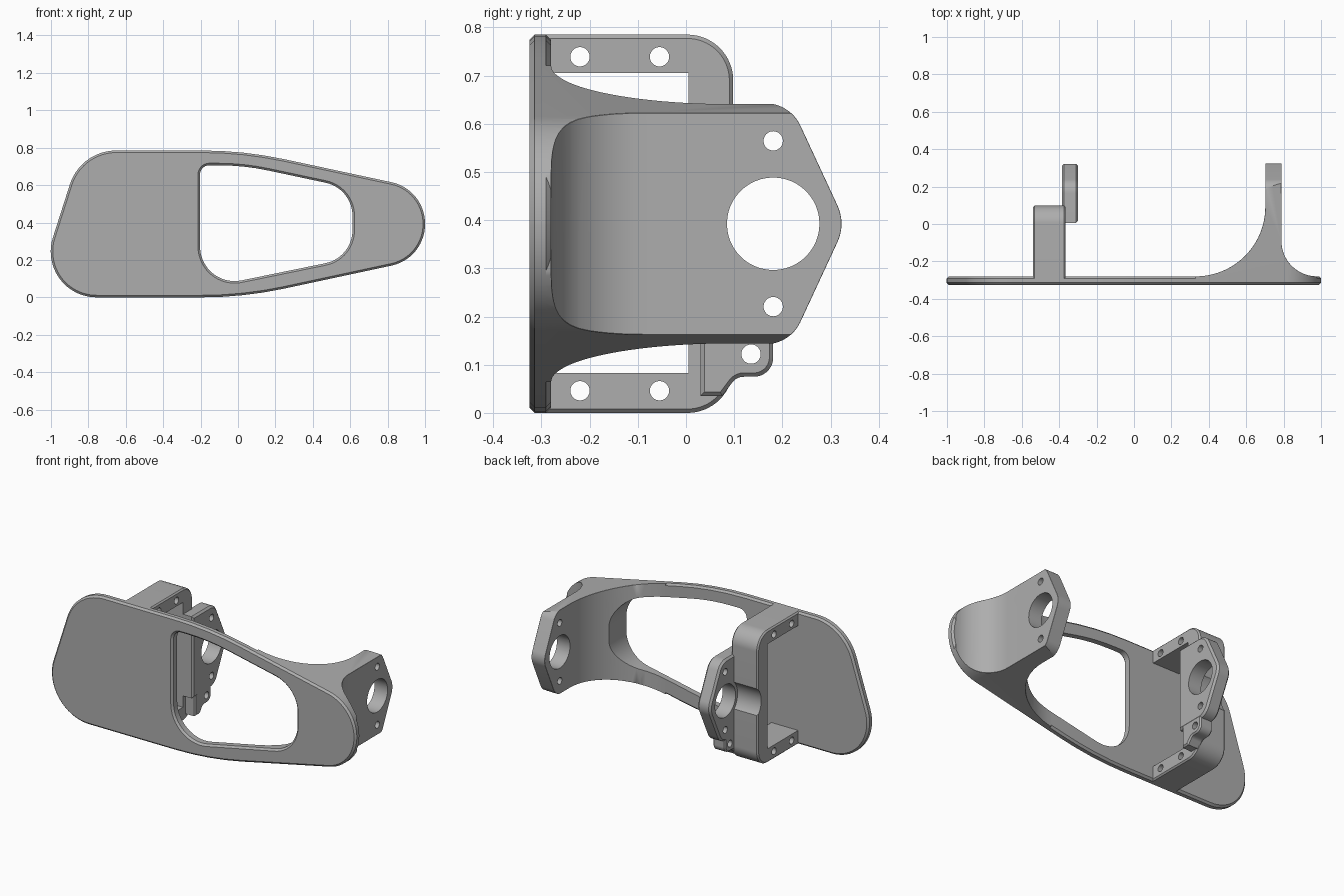
import bpy, bmesh, math
from mathutils import Vector

cube = bpy.data.objects.get("Cube")
if cube:
    bpy.data.objects.remove(cube, do_unlink=True)

grey = bpy.data.materials.new("plain grey")
grey.use_nodes = True
GREY = (0.42, 0.42, 0.42, 1)
grey.diffuse_color = GREY
grey.node_tree.nodes["Principled BSDF"].inputs["Base Color"].default_value = GREY

MID = 0.3925   # height of the pivot axis
HOLE_Y = 0.181


def rounded(corners):
    """Polygon from (a, b, radius) corners, each rounded by a tangent arc."""
    pts, n = [], len(corners)
    for i, (a, b, *r) in enumerate(corners):
        p = Vector((a, b))
        if not r:
            pts.append(p)
            continue
        u = (Vector(corners[i - 1][:2]) - p).normalized()
        v = (Vector(corners[(i + 1) % n][:2]) - p).normalized()
        half = u.angle(v) / 2
        centre = p + (u + v).normalized() * r[0] / math.sin(half)
        start = p + u * r[0] / math.tan(half) - centre
        sweep = math.pi - 2 * half
        sign = 1 if u.x * v.y - u.y * v.x < 0 else -1
        steps = max(4, round(sweep / 0.1))
        for k in range(steps + 1):
            t = sign * sweep * k / steps
            c, s = math.cos(t), math.sin(t)
            pts.append(centre + Vector((c * start.x - s * start.y,
                                        s * start.x + c * start.y)))
    return pts


def circle(a, b, r, n=48):
    return [Vector((a + r * math.cos(math.tau * k / n), b + r * math.sin(math.tau * k / n)))
            for k in range(n)]


def grow(pts, d):
    """Offset a polygon outwards by d."""
    n = len(pts)
    area = sum(pts[i - 1].cross(pts[i]) for i in range(n))
    s = 1 if area > 0 else -1
    out = []
    for i in range(n):
        e1 = (pts[i] - pts[i - 1]).normalized()
        e2 = (pts[(i + 1) % n] - pts[i]).normalized()
        n1, n2 = Vector((e1.y, -e1.x)) * s, Vector((e2.y, -e2.x)) * s
        out.append(pts[i] + (n1 + n2) * d / (1 + n1.dot(n2)))
    return out


def loft(name, pts, axis, sections):
    """Stack the outline along an axis; sections are (position, growth)."""
    place = {"x": lambda p, d: (d, p.x, p.y),
             "y": lambda p, d: (p.x, d, p.y),
             "z": lambda p, d: (p.x, p.y, d)}[axis]
    bm = bmesh.new()
    rings = [[bm.verts.new(place(p, d)) for p in (grow(pts, g) if g else pts)]
             for d, g in sections]
    n = len(pts)
    for lo, hi in zip(rings, rings[1:]):
        for i in range(n):
            bm.faces.new((lo[i - 1], lo[i], hi[i], hi[i - 1]))
    bm.faces.new(rings[0])
    bm.faces.new(rings[-1])
    bmesh.ops.recalc_face_normals(bm, faces=bm.faces)
    mesh = bpy.data.meshes.new(name)
    bm.to_mesh(mesh)
    bm.free()
    mesh.materials.append(grey)
    ob = bpy.data.objects.new(name, mesh)
    bpy.context.collection.objects.link(ob)
    return ob


def slab(name, pts, axis, lo, hi, c=0.011):
    """Plate with chamfered rims."""
    return loft(name, pts, axis, [(lo, -c), (lo + c, 0), (hi - c, 0), (hi, -c)])


def boolean(ob, tool, op="DIFFERENCE", keep=False):
    mod = ob.modifiers.new("cut", "BOOLEAN")
    mod.operation, mod.object, mod.solver = op, tool, "EXACT"
    bpy.context.view_layer.objects.active = ob
    bpy.ops.object.modifier_apply(modifier=mod.name)
    if not keep:
        bpy.data.objects.remove(tool, do_unlink=True)


def drill(ob, y, z, r, lo, hi):
    boolean(ob, loft("drill", circle(y, z, r), "x", [(lo, 0), (hi, 0)]))


def pivot_holes(ob, lo, hi):
    drill(ob, HOLE_Y, MID, 0.096, lo, hi)
    for dz in (-0.172, 0.172):
        drill(ob, HOLE_Y, MID + dz, 0.02, lo, hi)


# Front plate
outline = rounded([(-1.092, 0, 0.245), (-0.841, 0.785, 0.26), (0.03, 0.785, 2.1),
                   (1, 0.577, 0.226), (1, 0.208, 0.226), (0.03, 0, 2.1)])
plate = slab("front_plate", outline, "y", -0.325, -0.28)

# Right pivot bracket: swept foot trimmed by the plate outline and the nose shape
foot = [Vector((0.33, -0.3))]
foot += [Vector((0.33 + 0.372 * math.sin(t), 0.092 - 0.372 * math.cos(t)))
         for t in (math.pi / 2 * k / 24 for k in range(25))]
foot += [Vector((0.702, 0.323)), Vector((0.788, 0.323))]
foot += [Vector((0.978 - 0.19 * math.cos(t), -0.09 - 0.19 * math.sin(t)))
         for t in (math.pi / 2 * k / 16 for k in range(17))]
foot.append(Vector((0.978, -0.3)))
right = loft("right_pivot_bracket", foot, "z", [(-0.2, 0), (1, 0)])
boolean(right, loft("trim", outline, "y", [(-0.5, 0), (0.5, 0)]), "INTERSECT")
top, low = MID + 0.25, MID - 0.25
nose = rounded([(-0.4, 1), (0.05, 1), (0.05, top), (0.216, top, 0.08), (0.332, MID, 0.09),
                (0.216, low, 0.08), (0.05, low), (0.05, -0.3), (-0.4, -0.3)])
boolean(right, loft("trim", nose, "x", [(0, 0), (1.2, 0)]), "INTERSECT")

# Chamfer the bracket rim
bm = bmesh.new()
bm.from_mesh(right.data)
bmesh.ops.remove_doubles(bm, verts=bm.verts, dist=0.0005)
rim = [e for e in bm.edges if len(e.link_faces) == 2 and e.calc_face_angle() > 0.9
       and min(v.co.y for v in e.verts) > -0.255]
bmesh.ops.bevel(bm, geom=rim, offset=0.011, segments=1, affect="EDGES", clamp_overlap=True)
bm.to_mesh(right.data)
bm.free()
pivot_holes(right, 0.5, 1)

# Window through the plate and the bracket foot
window = rounded([(-0.203, 0.706, 0.05), (0.03, 0.706, 1.3), (0.612, 0.582, 0.18),
                  (0.612, 0.212, 0.18), (-0.203, 0.045, 0.185)])
cutter = loft("window_cutter", window, "y", [(-0.345, 0.031), (-0.314, 0), (0.3, 0)])
boolean(plate, cutter, keep=True)
boolean(right, cutter)

# Left mount: C-shaped frame standing behind the plate
block = rounded([(-0.3, 0), (0.098, 0, 0.095), (0.098, 0.785, 0.095), (-0.3, 0.785)])
frame = slab("left_mount_frame", block, "x", -0.54, -0.365, 0.008)
inner = rounded([(-0.4, 0.083), (0.005, 0.083), (0.005, 0.705), (-0.4, 0.705)])
boolean(frame, loft("opening", inner, "x", [(-0.7, 0), (-0.2, 0)]))
for y in (-0.22, -0.055):
    for z in (0.046, 0.739):
        drill(frame, y, z, 0.02, -0.7, -0.2)
drill(frame, HOLE_Y, MID, 0.115, -0.7, -0.2)

# Left pivot flange
shape = rounded([(0.006, 0.635), (0.216, 0.635, 0.08), (0.332, MID, 0.09),
                 (0.216, 0.15, 0.08), (0.006, 0.15)])
flange = slab("left_pivot_flange", shape, "x", -0.385, -0.3)
pivot_holes(flange, -0.6, -0.2)

# Small ear under the flange
lug = rounded([(0.03, 0.2), (0.181, 0.2), (0.181, 0.075, 0.04), (0.105, 0.075, 0.03),
               (0.075, 0.035), (0.03, 0.035)])
ear = slab("left_flange_ear", lug, "x", -0.384, -0.301, 0.008)
drill(ear, 0.135, 0.122, 0.02, -0.6, -0.2)

# Smooth the arcs, keep the creases
for ob in (plate, right, frame, flange, ear):
    bpy.ops.object.select_all(action="DESELECT")
    ob.select_set(True)
    bpy.context.view_layer.objects.active = ob
    bpy.ops.object.shade_smooth_by_angle(angle=math.radians(28))
